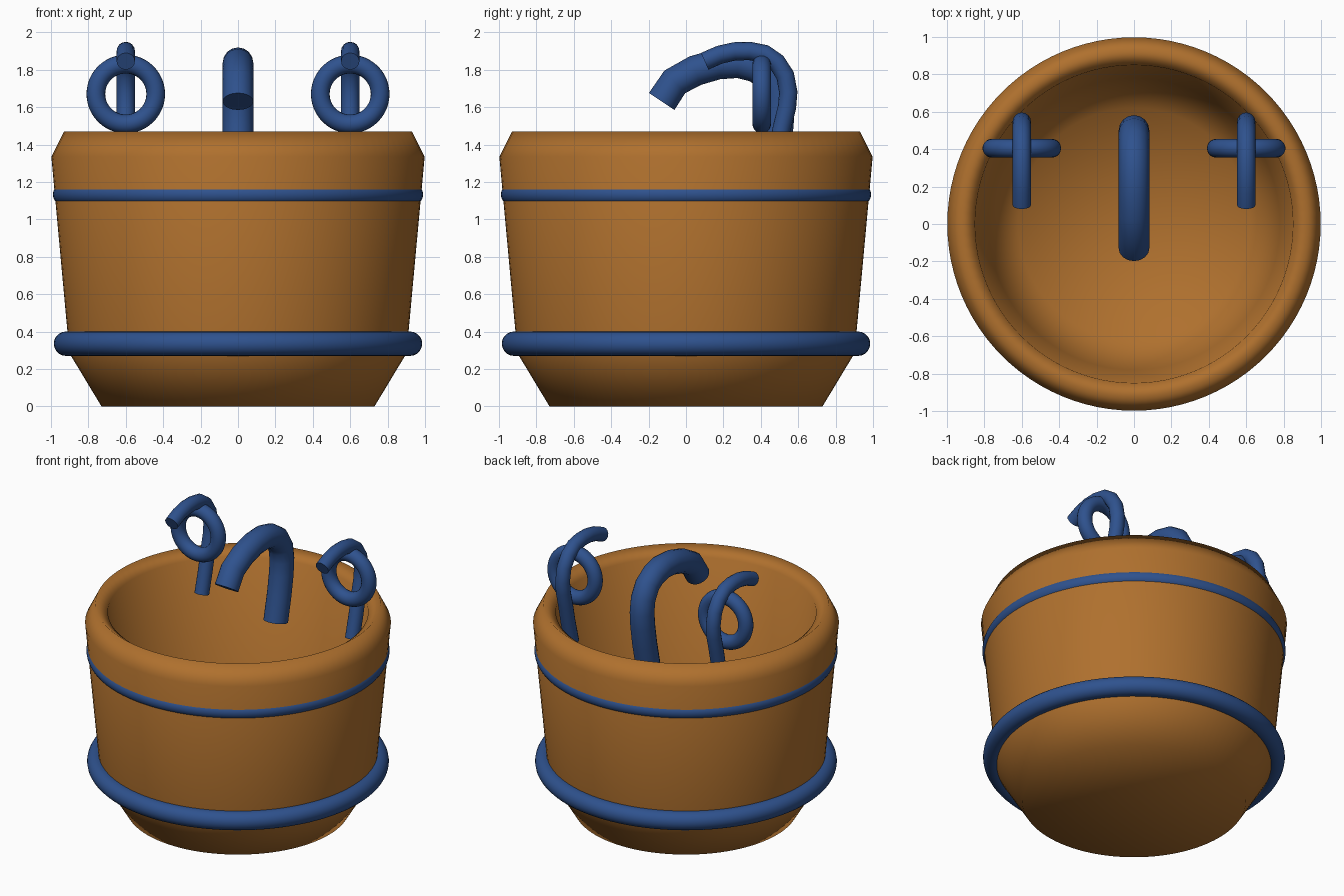
import bpy, bmesh, math

if "Cube" in bpy.data.objects:
    bpy.data.objects.remove(bpy.data.objects["Cube"])


def material(name, color):
    m = bpy.data.materials.new(name)
    m.diffuse_color = (*color, 1)
    m.use_nodes = True
    m.node_tree.nodes["Principled BSDF"].inputs["Base Color"].default_value = m.diffuse_color
    return m


WOOD = material("warm brown", (0.43, 0.163, 0.027))
BLUE = material("deep blue", (0.028, 0.084, 0.27))


def lathe(name, profile, mat, segments=96):
    """Revolve (radius, height) points around z; radius 0 makes a pole."""
    bm = bmesh.new()
    verts = [bm.verts.new((r, 0, z)) for r, z in profile]
    edges = [bm.edges.new(p) for p in zip(verts, verts[1:])]
    bmesh.ops.spin(bm, geom=verts + edges, cent=(0, 0, 0), axis=(0, 0, 1),
                   angle=2 * math.pi, steps=segments)
    bmesh.ops.remove_doubles(bm, verts=bm.verts, dist=1e-4)
    bmesh.ops.recalc_face_normals(bm, faces=bm.faces)
    for f in bm.faces:
        f.smooth = True
    me = bpy.data.meshes.new(name)
    bm.to_mesh(me)
    bm.free()
    me.materials.append(mat)
    ob = bpy.data.objects.new(name, me)
    bpy.context.collection.objects.link(ob)
    return ob


def torus(name, major, minor, loc, rot=(0, 0, 0), segments=64):
    bpy.ops.mesh.primitive_torus_add(major_radius=major, minor_radius=minor,
                                     major_segments=segments, minor_segments=20,
                                     location=loc, rotation=rot)
    ob = bpy.context.object
    ob.name = name
    ob.data.materials.append(BLUE)
    bpy.ops.object.shade_smooth()
    return ob


def pipe(name, x, path, radius):
    """Round capped pipe along (y, z) points in the plane at x."""
    cu = bpy.data.curves.new(name, 'CURVE')
    cu.dimensions = '3D'
    cu.bevel_depth = radius
    cu.bevel_resolution = 6
    cu.use_fill_caps = True
    sp = cu.splines.new('POLY')
    sp.points.add(len(path) - 1)
    for p, (y, z) in zip(sp.points, path):
        p.co = (x, y, z, 1)
    ob = bpy.data.objects.new(name, cu)
    bpy.context.collection.objects.link(ob)
    bpy.ops.object.select_all(action='DESELECT')
    ob.select_set(True)
    bpy.context.view_layer.objects.active = ob
    bpy.ops.object.convert(target='MESH')
    ob = bpy.context.object
    ob.data.materials.clear()
    ob.data.materials.append(BLUE)
    bpy.ops.object.shade_smooth_by_angle(angle=math.radians(50))
    return ob


# Tub: base, flaring wall, bevelled rim, tapering inner wall and deep floor
lathe("tub", [(0, 0), (0.73, 0), (0.905, 0.29), (0.912, 0.40), (0.998, 1.335),
              (0.93, 1.47), (0.85, 1.41), (0.78, 0.40), (0.62, 0.12), (0, 0.12)], WOOD)

# Hoops around the tub
torus("lower_hoop", 0.92, 0.065, (0, 0, 0.335), segments=96)
torus("upper_hoop", 0.935, 0.055, (0, 0, 1.133), segments=96)

# Central spout
pipe("spout", 0, [(0.43, 1.18), (0.47, 1.36), (0.493, 1.50), (0.50, 1.60),
                  (0.487, 1.69), (0.44, 1.77), (0.37, 1.815), (0.28, 1.837),
                  (0.17, 1.83), (0.05, 1.795), (-0.06, 1.735), (-0.13, 1.63)], 0.082)

# Side hooks with hanging rings, one on each side
for side, x in (("left", -0.6), ("right", 0.6)):
    pipe(side + "_hook", x, [(0.445, 1.21), (0.485, 1.36), (0.515, 1.50), (0.54, 1.60),
                             (0.547, 1.68), (0.53, 1.77), (0.485, 1.84), (0.42, 1.885),
                             (0.34, 1.90), (0.26, 1.898), (0.18, 1.88), (0.10, 1.845)], 0.049)
    torus(side + "_ring", 0.16, 0.05, (x, 0.405, 1.67), (math.pi / 2, 0, 0), 48)
